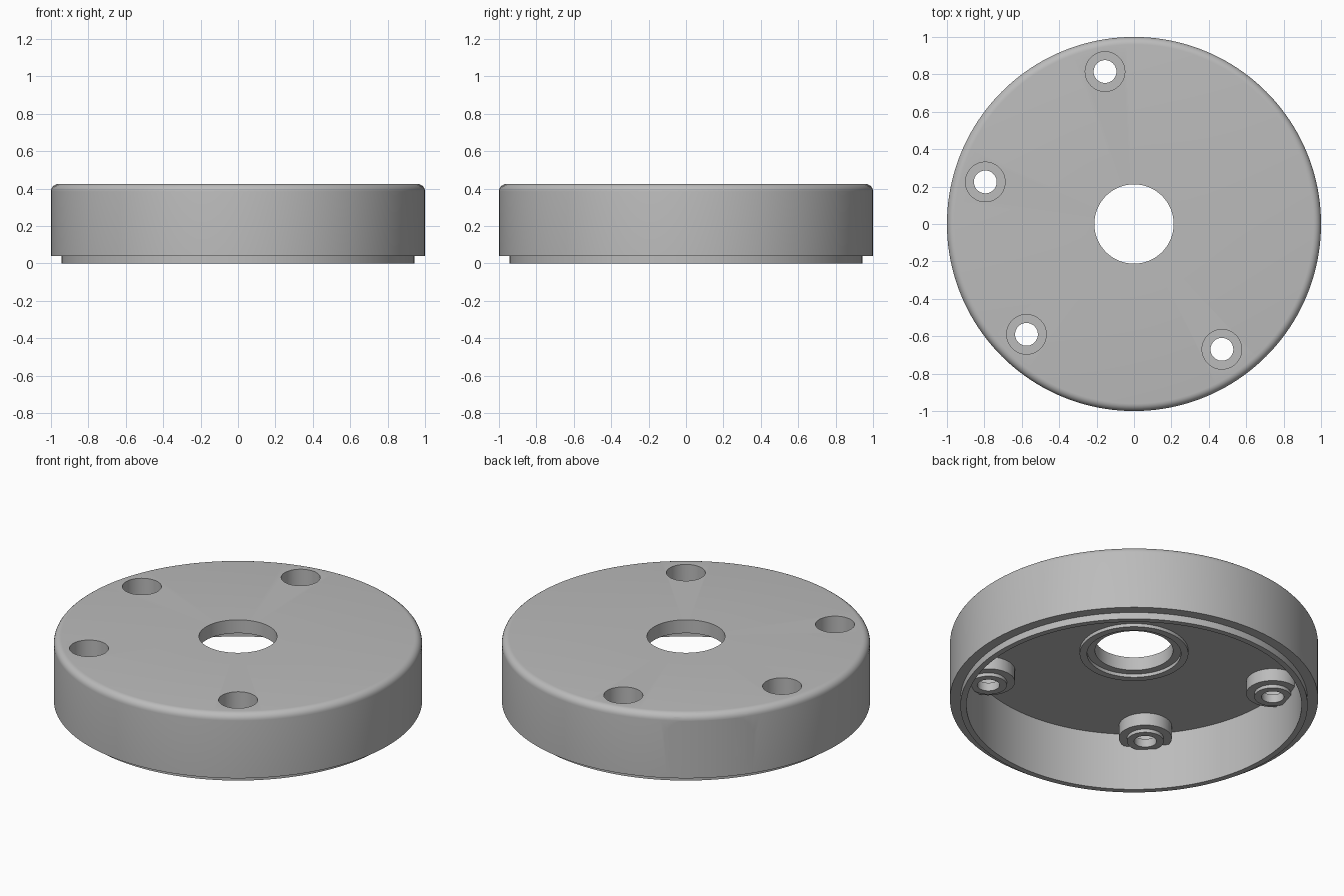
import bpy, bmesh, math
from mathutils import Matrix, Vector

cube = bpy.data.objects.get("Cube")
if cube:
    bpy.data.objects.remove(cube, do_unlink=True)

grey = bpy.data.materials.new("plain_grey")
grey.use_nodes = True
colour = (0.5, 0.5, 0.5, 1)
grey.diffuse_color = colour
grey.node_tree.nodes["Principled BSDF"].inputs["Base Color"].default_value = colour

TOP, CEILING, INNER = 0.425, 0.345, 0.91
BOSSES = [(-0.155, 0.815), (-0.795, 0.225), (-0.575, -0.59), (0.47, -0.67)]
SLOT_ANGLE = math.radians(132.4)


def finish(bm, name):
    bmesh.ops.recalc_face_normals(bm, faces=bm.faces)
    mesh = bpy.data.meshes.new(name)
    bm.to_mesh(mesh)
    bm.free()
    mesh.materials.append(grey)
    obj = bpy.data.objects.new(name, mesh)
    bpy.context.collection.objects.link(obj)
    return obj


def lathe(name, profile, steps=160):
    """Revolve a closed (radius, height) outline around z."""
    bm = bmesh.new()
    rings = []
    for i in range(steps):
        a = 2 * math.pi * i / steps
        rings.append([bm.verts.new((r * math.cos(a), r * math.sin(a), z)) for r, z in profile])
    n = len(profile)
    for i in range(steps):
        p, q = rings[i], rings[(i + 1) % steps]
        for j in range(n):
            k = (j + 1) % n
            bm.faces.new((p[j], q[j], q[k], p[k]))
    return finish(bm, name)


def cylinder(name, x, y, radius, low, high):
    bm = bmesh.new()
    bmesh.ops.create_cone(bm, cap_ends=True, segments=48, radius1=radius, radius2=radius,
                          depth=high - low,
                          matrix=Matrix.Translation((x, y, (low + high) / 2)))
    return finish(bm, name)


def prism(name, outline, start, end):
    """Extrude a (sideways, height) outline outward along the slot direction."""
    bm = bmesh.new()
    face = bm.faces.new([bm.verts.new((start, s, z)) for s, z in outline])
    moved = bmesh.ops.extrude_face_region(bm, geom=[face])["geom"]
    bmesh.ops.translate(bm, vec=Vector((end - start, 0, 0)),
                        verts=[v for v in moved if isinstance(v, bmesh.types.BMVert)])
    bm.transform(Matrix.Rotation(SLOT_ANGLE, 4, 'Z'))
    return finish(bm, name)


def combine(target, tool, operation):
    mod = target.modifiers.new(tool.name, 'BOOLEAN')
    mod.operation, mod.object, mod.solver = operation, tool, 'EXACT'
    bpy.context.view_layer.objects.active = target
    bpy.ops.object.modifier_apply(modifier=mod.name)
    bpy.data.objects.remove(tool, do_unlink=True)


# Shell with rounded top edge, stepped lower lip and raised collar ring
fillet = 0.04
rounded = [(1 - fillet + fillet * math.cos(a), TOP - fillet + fillet * math.sin(a))
           for a in (math.pi / 2 * i / 6 for i in range(7))]
shell = lathe("round_cover", [
    (INNER, 0), (0.943, 0), (0.943, 0.04), (1, 0.04), *rounded,
    (0.212, TOP), (0.212, CEILING), (0.255, CEILING),
    (0.255, 0.325), (0.295, 0.325), (0.295, CEILING), (INNER, CEILING)])

# Screw bosses with a small raised seat
for x, y in BOSSES:
    combine(shell, cylinder("boss", x, y, 0.144, 0.27, 0.385), 'UNION')
    combine(shell, cylinder("boss_seat", x, y, 0.1, 0.25, 0.375), 'UNION')

# Counterbored screw holes
for x, y in BOSSES:
    combine(shell, cylinder("counterbore", x, y, 0.106, 0.3, 0.6), 'DIFFERENCE')
    combine(shell, cylinder("screw_hole", x, y, 0.061, 0.1, 0.5), 'DIFFERENCE')

# Flat on the outer wall
combine(shell, prism("flat_cutter", [(-0.4, 0.1), (0.4, 0.1), (0.4, 0.6), (-0.4, 0.6)],
                     0.977, 1.2), 'DIFFERENCE')

# Rounded side slot, continuing as a shallow pocket in the ceiling
r, mid, reach = 0.112, 0.272, 0.133
stadium = []
for side in (1, -1):
    for i in range(17):
        a = -math.pi / 2 + math.pi * i / 16
        stadium.append((side * (reach + r * math.cos(a)), mid + side * r * math.sin(a)))
combine(shell, prism("slot_cutter", stadium, 0.66, 1.2), 'DIFFERENCE')

bpy.ops.object.select_all(action='DESELECT')
shell.select_set(True)
bpy.context.view_layer.objects.active = shell
bpy.ops.object.shade_smooth_by_angle(angle=math.radians(30))
